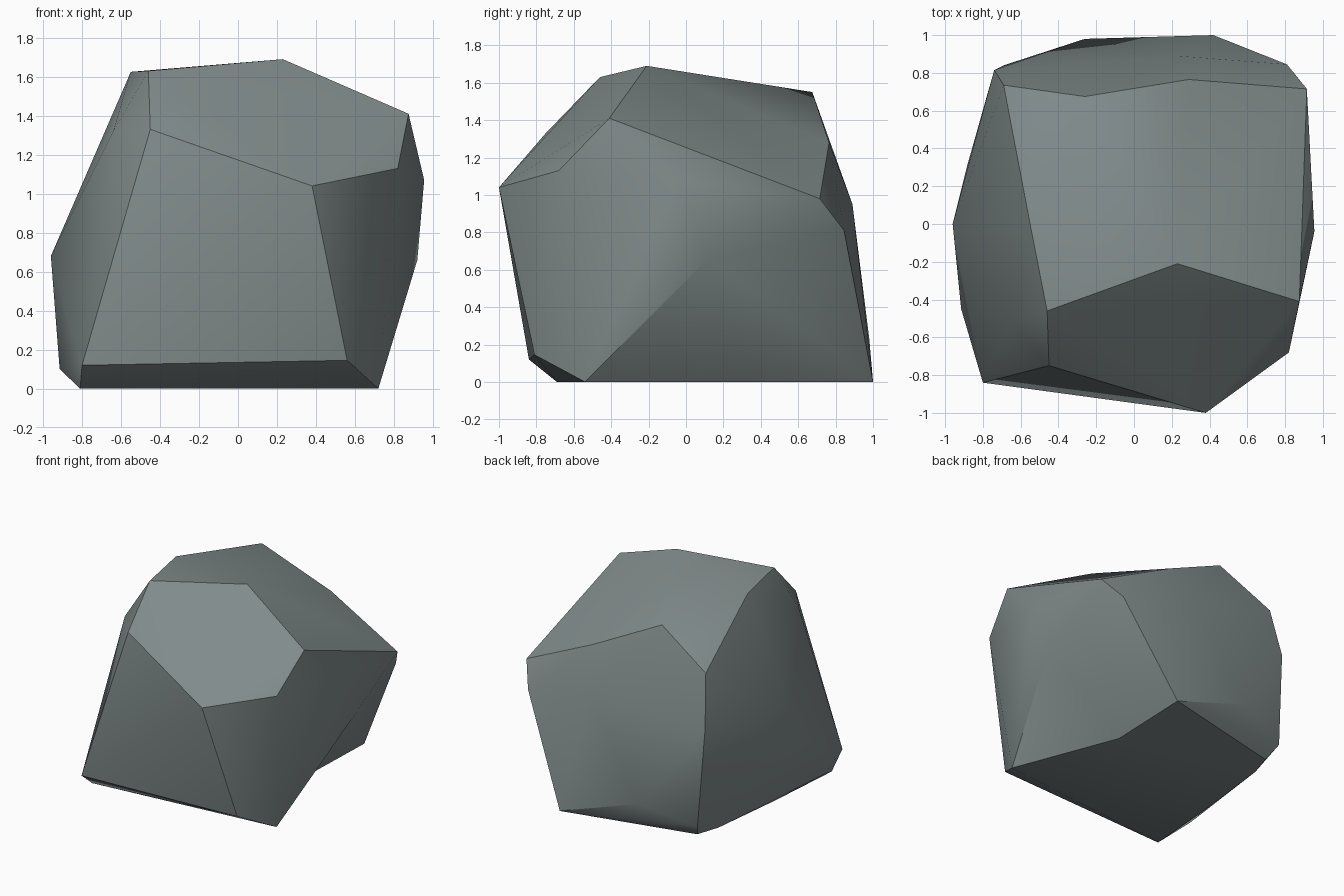
import bpy, bmesh, math
from mathutils import Vector

if "Cube" in bpy.data.objects:
    bpy.data.objects.remove(bpy.data.objects["Cube"])

# Corner points of the boulder, ring by ring
base = [(.72, -.54, 0), (.42, 1, 0), (-.63, .755, 0), (-.69, .57, 0), (-.76, -.05, 0), (-.81, -.69, 0)]
low = [(-.80, -.84, .12), (.56, -.81, .145), (-.915, -.45, .10), (-.69, .84, .11), (-.26, .98, .23)]
middle = [(.38, -1, 1.04), (.82, -.68, 1.13), (.955, -.04, 1.07), (.92, .12, .66), (.915, .715, .98),
          (.81, .845, .81), (.23, .89, .95), (-.74, .815, .90), (-.96, 0, .68), (-.88, .32, .45)]
crown = [(.875, -.41, 1.41), (.23, -.21, 1.69), (-.46, -.46, 1.63), (-.55, 0, 1.625), (-.26, .675, 1.55),
         (.29, .765, 1.28), (-.69, .735, 1.30), (-.64, -.52, 1.32), (-.45, -.75, 1.33)]

# Wrap the points in a faceted skin
bm = bmesh.new()
for p in base + low + middle + crown:
    bm.verts.new(p)
hull = bmesh.ops.convex_hull(bm, input=bm.verts[:])
bmesh.ops.delete(bm, geom=[v for v in bm.verts if not v.link_faces], context='VERTS')
bmesh.ops.recalc_face_normals(bm, faces=bm.faces[:])

# Merge the flat underside into one face
under = [f for f in bm.faces if all(abs(v.co.z) < 1e-4 for v in f.verts)]
if len(under) > 1:
    bmesh.ops.dissolve_faces(bm, faces=under)

# Undercut on the right: pull the foot edge inwards
def nearest(p):
    return min(bm.verts, key=lambda v: (v.co - Vector(p)).length)

a, b = nearest(base[0]), nearest(base[1])
edge = bm.edges.get((a, b))
if edge:
    _, foot = bmesh.utils.edge_split(edge, a, .5)
    foot.co = (.395, .30, 0)
    side = [f for f in foot.link_faces if any(v.co.z > 1e-3 for v in f.verts)]
    for f in side:
        top = max(f.verts, key=lambda v: v.co.z)
        bmesh.utils.face_split(f, foot, top)
bmesh.ops.recalc_face_normals(bm, faces=bm.faces[:])

mesh = bpy.data.meshes.new("boulder")
bm.to_mesh(mesh)
bm.free()
boulder = bpy.data.objects.new("boulder", mesh)
bpy.context.collection.objects.link(boulder)

# Single stone colour
stone = bpy.data.materials.new("grey stone")
stone.diffuse_color = (.22, .26, .26, 1)
stone.use_nodes = True
stone.node_tree.nodes["Principled BSDF"].inputs["Base Color"].default_value = stone.diffuse_color
mesh.materials.append(stone)

bpy.context.view_layer.objects.active = boulder
boulder.select_set(True)
bpy.ops.object.shade_smooth_by_angle(angle=math.radians(30))
